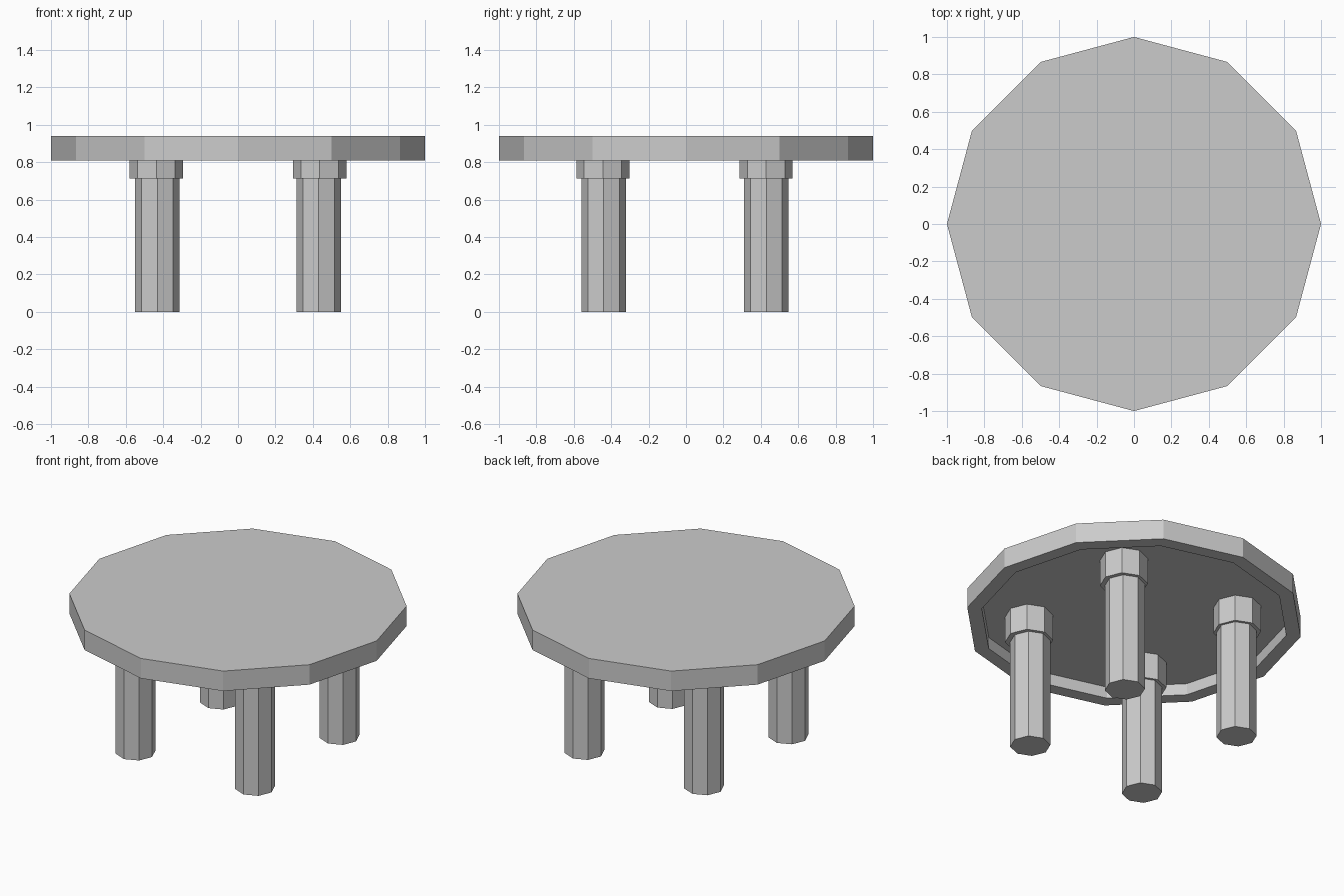
import bpy
import bmesh
from mathutils import Matrix, Vector

if "Cube" in bpy.data.objects:
    bpy.data.objects.remove(bpy.data.objects["Cube"])


def prism(name, sides, radius, z0, z1, x=0.0, y=0.0, recess=None):
    """Upright flat-sided prism; recess = (rim width, depth) hollows the underside."""
    bm = bmesh.new()
    bmesh.ops.create_cone(bm, cap_ends=True, segments=sides, radius1=radius,
                          radius2=radius, depth=z1 - z0,
                          matrix=Matrix.Translation((0, 0, (z0 + z1) / 2)))
    if recess:
        rim, depth = recess
        bottom = min(bm.faces, key=lambda f: f.calc_center_median().z)
        # First inset makes the rim, second makes the vertical inner wall
        bmesh.ops.inset_region(bm, faces=[bottom], thickness=rim)
        inner = bmesh.ops.extrude_face_region(bm, geom=[bottom])["geom"]
        verts = [g for g in inner if isinstance(g, bmesh.types.BMVert)]
        bmesh.ops.translate(bm, verts=verts, vec=Vector((0, 0, depth)))
        if bottom.is_valid:
            bmesh.ops.delete(bm, geom=[bottom], context='FACES_ONLY')
    bmesh.ops.recalc_face_normals(bm, faces=bm.faces)
    mesh = bpy.data.meshes.new(name)
    bm.to_mesh(mesh)
    bm.free()
    obj = bpy.data.objects.new(name, mesh)
    obj.location = (x, y, 0)
    bpy.context.collection.objects.link(obj)
    return obj


# Twelve-sided table top with a shallow recess underneath
prism("table_top", 12, 1.0, 0.81, 0.94, recess=(0.087, 0.075))

# Four octagonal legs, each with a wider collar against the recess
for depth_name, leg_y, collar_y in (("front", -0.44, -0.444), ("back", 0.43, 0.428)):
    for side_name, s in (("left", -1), ("right", 1)):
        prism(f"{depth_name}_{side_name}_leg", 8, 0.119, 0.0, 0.714, s * 0.431, leg_y)
        prism(f"{depth_name}_{side_name}_collar", 8, 0.142, 0.714, 0.885, s * 0.437, collar_y)
